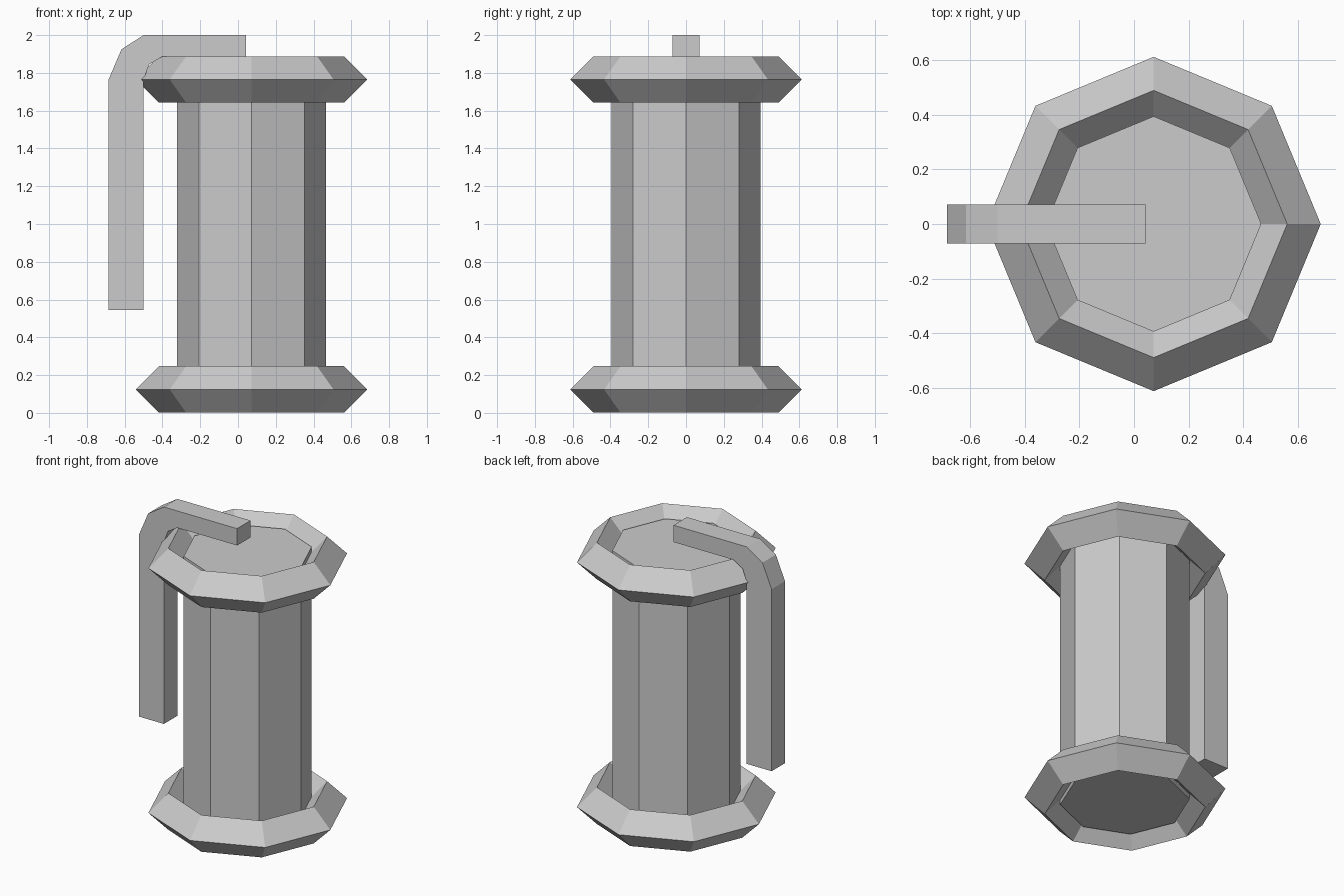
import bpy
import bmesh
from math import cos, sin, tau

SIDES = 8
AXIS_X = 0.072

old = bpy.data.objects.get("Cube")
if old:
    bpy.data.objects.remove(old, do_unlink=True)

# Single grey finish
grey = bpy.data.materials.new("plain grey")
grey.use_nodes = True
colour = (0.6, 0.6, 0.6, 1)
grey.diffuse_color = colour
grey.node_tree.nodes["Principled BSDF"].inputs["Base Color"].default_value = colour


def finish(bm, name):
    bmesh.ops.recalc_face_normals(bm, faces=bm.faces)
    mesh = bpy.data.meshes.new(name)
    bm.to_mesh(mesh)
    bm.free()
    mesh.materials.append(grey)
    obj = bpy.data.objects.new(name, mesh)
    bpy.context.collection.objects.link(obj)
    return obj


def lathe(name, profile, closed):
    """Turn (radius, z) points round the axis; an open profile gets end caps."""
    bm = bmesh.new()
    rings = []
    for r, z in profile:
        rings.append([bm.verts.new((AXIS_X + r * cos(tau * i / SIDES),
                                    r * sin(tau * i / SIDES), z))
                      for i in range(SIDES)])
    pairs = list(zip(rings, rings[1:]))
    if closed:
        pairs.append((rings[-1], rings[0]))
    else:
        bm.faces.new(rings[0])
        bm.faces.new(rings[-1])
    for a, b in pairs:
        for i in range(SIDES):
            j = (i + 1) % SIDES
            bm.faces.new((a[i], a[j], b[j], b[i]))
    return finish(bm, name)


# Octagonal body, its ends recessed inside the rims
lathe("body", [(0.395, 0.062), (0.395, 1.827)], closed=False)

# Diamond-section rims at both ends
R, T = 0.49, 0.123
for name, z in (("bottom_rim", 0.124), ("top_rim", 1.765)):
    lathe(name, [(R + T, z), (R, z + T), (R - T, z), (R, z - T)], closed=True)

# Bent lever: side outline extruded across its width
outline = [(0.043, 2.0), (-0.5, 2.0), (-0.617, 1.925), (-0.685, 1.765),
           (-0.685, 0.545), (-0.5, 0.545), (-0.5, 1.765),
           (-0.47, 1.845), (-0.4, 1.887), (0.043, 1.887)]
bm = bmesh.new()
side = bm.faces.new([bm.verts.new((x, -0.071, z)) for x, z in outline])
made = bmesh.ops.extrude_face_region(bm, geom=[side], use_keep_orig=True)
moved = [v for v in made["geom"] if isinstance(v, bmesh.types.BMVert)]
bmesh.ops.translate(bm, verts=moved, vec=(0, 0.142, 0))
finish(bm, "lever")
